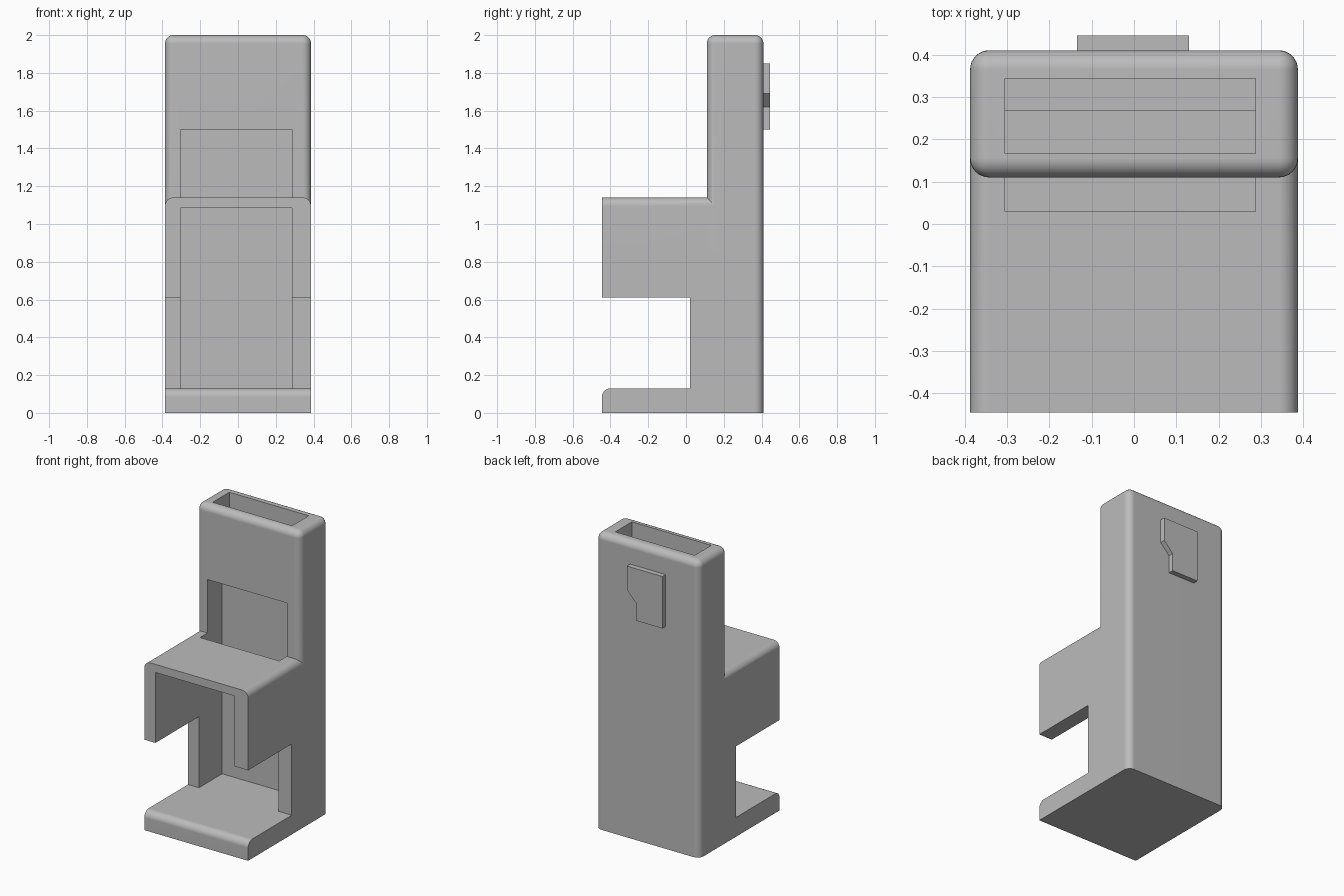
import bpy, bmesh, math

cube = bpy.data.objects.get("Cube")
if cube:
    bpy.data.objects.remove(cube, do_unlink=True)

HALF_W, BACK, RADIUS = 0.387, 0.41, 0.045

grey = bpy.data.materials.new("plain grey")
grey.use_nodes = True
grey.diffuse_color = (0.5, 0.5, 0.5, 1)
grey.node_tree.nodes["Principled BSDF"].inputs["Base Color"].default_value = grey.diffuse_color


def prism(name, points, axis, start, end, bevel_rule=None):
    """Extrude a (x or y, z) outline along the given axis and round chosen edges."""
    bm = bmesh.new()

    def place(p, depth):
        return (depth, p[0], p[1]) if axis == "x" else (p[0], depth, p[1])

    face = bm.faces.new([bm.verts.new(place(p, start)) for p in points])
    new = bmesh.ops.extrude_face_region(bm, geom=[face])["geom"]
    move = (end - start, 0, 0) if axis == "x" else (0, end - start, 0)
    bmesh.ops.translate(bm, vec=move, verts=[v for v in new if isinstance(v, bmesh.types.BMVert)])
    bmesh.ops.recalc_face_normals(bm, faces=bm.faces)
    if bevel_rule:
        edges = [e for e in bm.edges if bevel_rule(e.verts[0].co, e.verts[1].co)]
        bmesh.ops.bevel(bm, geom=edges, offset=RADIUS, segments=8, profile=0.5, affect="EDGES")
    mesh = bpy.data.meshes.new(name)
    bm.to_mesh(mesh)
    bm.free()
    mesh.materials.append(grey)
    obj = bpy.data.objects.new(name, mesh)
    bpy.context.collection.objects.link(obj)
    return obj


def activate(obj):
    bpy.ops.object.select_all(action="DESELECT")
    obj.select_set(True)
    bpy.context.view_layer.objects.active = obj


def combine(target, tool, operation):
    mod = target.modifiers.new(operation.title(), "BOOLEAN")
    mod.operation, mod.object, mod.solver = operation, tool, "EXACT"
    activate(target)
    bpy.ops.object.modifier_apply(modifier=mod.name)
    bpy.data.objects.remove(tool, do_unlink=True)


# Tall column, rounded on every edge except around the bottom
body = prism("dispenser_body", [(0.11, 0), (BACK, 0), (BACK, 2), (0.11, 2)], "x", -HALF_W, HALF_W,
             lambda a, b: max(a.z, b.z) > 1)


# Hood, lower front and base tray as one C-shaped outline
def front_edges(a, b):
    hood_side = min(a.z, b.z) > 1.1 and abs(a.y - b.y) > 0.1
    tray_lip = max(a.y, b.y) < -0.4 and abs(a.x - b.x) > 0.1 and abs(a.z - 0.13) < 0.01
    return hood_side or tray_lip


front = prism("hood_and_tray",
              [(-0.445, 0), (0.25, 0), (0.25, 1.14), (-0.445, 1.14), (-0.445, 0.61),
               (0.02, 0.61), (0.02, 0.13), (-0.445, 0.13)], "x", -HALF_W, HALF_W, front_edges)
combine(body, front, "UNION")

# Hollow: hopper from the top, front window and chute down to the tray
hollow = prism("chute_cutter",
               [(-0.6, 0.5), (-0.6, 1.085), (0.03, 1.085), (0.03, 1.5), (0.167, 1.5), (0.167, 2.1),
                (0.343, 2.1), (0.343, 1.5), (0.267, 1.5), (0.267, 0.13), (0, 0.13), (0, 0.5)],
               "x", -0.305, 0.287)
combine(body, hollow, "DIFFERENCE")

# Smooth roundings with flat panels
activate(body)
bpy.ops.object.shade_smooth_by_angle(angle=math.radians(30))
weighted = body.modifiers.new("Flat panels", "WEIGHTED_NORMAL")
weighted.keep_sharp = True

# Notched plate on the back
prism("back_plate", [(-0.135, 1.5), (0.063, 1.5), (0.063, 1.62), (0.13, 1.69), (0.13, 1.85), (-0.135, 1.85)],
      "y", BACK - 0.01, 0.445)
